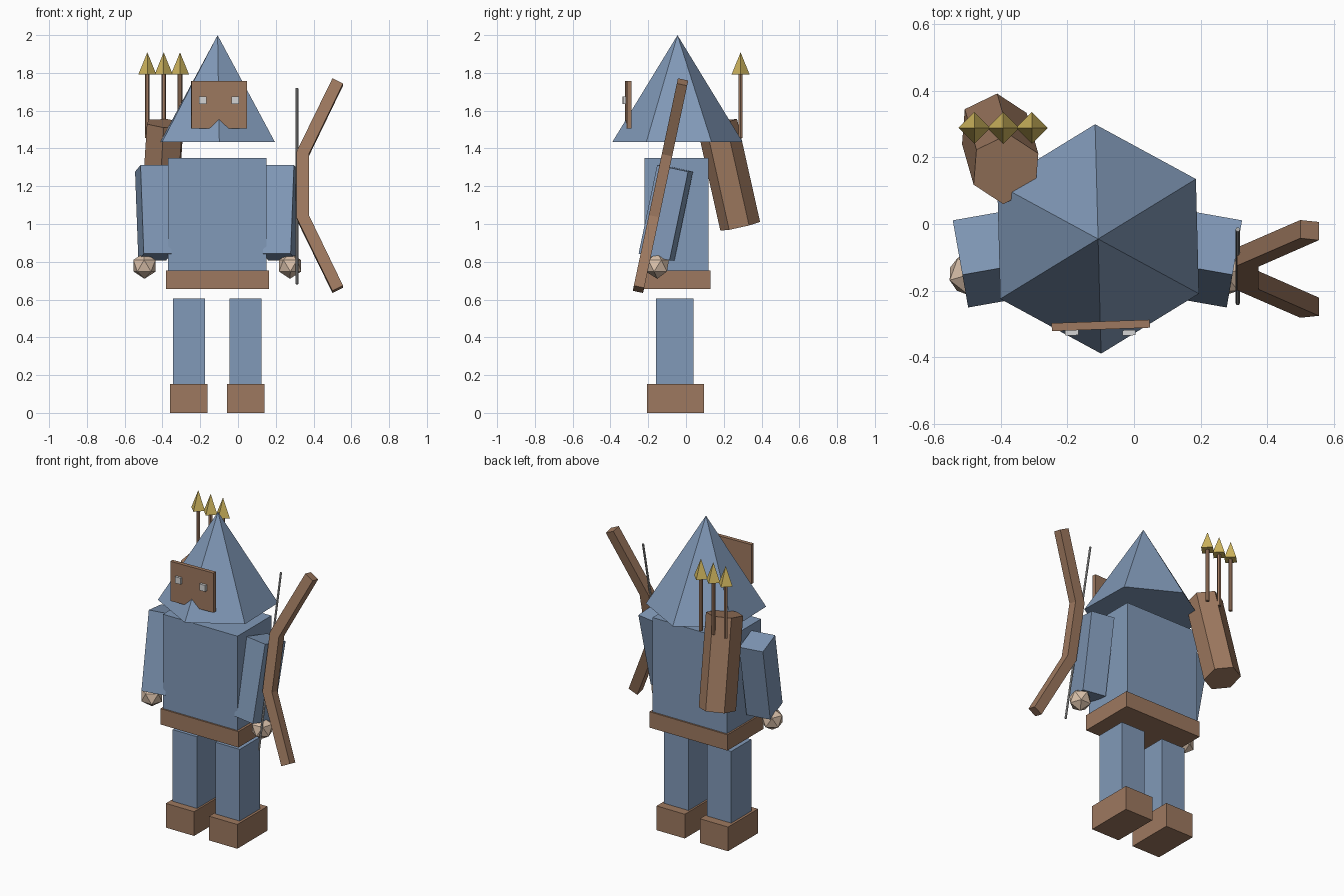
import bpy, bmesh
from math import radians
from mathutils import Vector, Matrix, Euler

cube = bpy.data.objects.get("Cube")
if cube:
    bpy.data.objects.remove(cube, do_unlink=True)


def material(name, rgb):
    m = bpy.data.materials.new(name)
    m.use_nodes = True
    m.diffuse_color = (*rgb, 1)
    m.node_tree.nodes["Principled BSDF"].inputs["Base Color"].default_value = (*rgb, 1)
    return m


BLUE = material("slate blue", (0.22, 0.32, 0.48))
BROWN = material("leather brown", (0.34, 0.19, 0.115))
GOLD = material("brass", (0.62, 0.46, 0.11))
SKIN = material("pale skin", (0.70, 0.53, 0.40))
WHITE = material("eye white", (0.66, 0.66, 0.66))
GREY = material("string grey", (0.40, 0.40, 0.40))

MID = -0.11  # x of the body's plane of symmetry


def finish(name, bm, mat, loc, rot=(0, 0, 0)):
    """Turn a bmesh into a placed object; rotation in degrees."""
    bmesh.ops.recalc_face_normals(bm, faces=bm.faces)
    me = bpy.data.meshes.new(name)
    bm.to_mesh(me)
    bm.free()
    me.materials.append(mat)
    ob = bpy.data.objects.new(name, me)
    ob.location = loc
    ob.rotation_euler = [radians(a) for a in rot]
    bpy.context.collection.objects.link(ob)
    return ob


def box(name, mat, size, loc, rot=(0, 0, 0)):
    bm = bmesh.new()
    bmesh.ops.create_cube(bm, size=1, matrix=Matrix.Diagonal((*size, 1)))
    return finish(name, bm, mat, loc, rot)


def cone(name, mat, sides, r1, r2, depth, loc, rot=(0, 0, 0), turn=0):
    """Cone or prism; turn is the angle of its first corner."""
    bm = bmesh.new()
    bmesh.ops.create_cone(bm, cap_ends=True, segments=sides, radius1=r1, radius2=r2, depth=depth)
    # put the first corner at the wanted angle whatever the primitive's start
    v = bm.verts[:][0].co
    start = Vector((1, 0)).angle_signed(Vector((v.x, v.y)))
    bmesh.ops.rotate(bm, verts=bm.verts, matrix=Matrix.Rotation(radians(turn) + start, 3, 'Z'))
    bmesh.ops.remove_doubles(bm, verts=bm.verts, dist=0.0001)
    return finish(name, bm, mat, loc, rot)


def rod(name, mat, sides, radius, a, b, turn=0):
    """Prism between two points."""
    a, b = Vector(a), Vector(b)
    ob = cone(name, mat, sides, radius, radius, (b - a).length, (a + b) / 2, turn=turn)
    ob.rotation_euler = Vector((0, 0, 1)).rotation_difference(b - a).to_euler()
    return ob


# Hood and face
cone("hood", BLUE, 6, 0.345, 0, 0.565, (MID + 0.002, -0.045, 1.717), turn=91.5)
box("face_plate", BROWN, (0.295, 0.024, 0.25), (-0.10, -0.305, 1.631), (0, 0, 2))
for side, x in (("right", -0.187), ("left", -0.015)):
    box(side + "_eye", WHITE, (0.04, 0.016, 0.04), (x, -0.327, 1.655), (0, 0, 2))

# Trunk
box("torso", BLUE, (0.52, 0.34, 0.60), (MID, -0.05, 1.05))
box("belt", BROWN, (0.545, 0.36, 0.10), (MID + 0.002, -0.05, 0.705))

# Limbs, one set for each side
for side, s in (("right", -1), ("left", 1)):
    box(side + "_arm", BLUE, (0.15, 0.17, 0.48), (MID + s * 0.338, -0.107, 1.06), (-12, 0, -10 * s))
    bm = bmesh.new()
    bmesh.ops.create_icosphere(bm, subdivisions=1, radius=0.069)
    finish(side + "_hand", bm, SKIN, (MID + s * 0.385, -0.152, 0.779), (0, 0, 20 * s))
    box(side + "_leg", BLUE, (0.17, 0.20, 0.455), (MID + s * 0.149, -0.06, 0.378))
    box(side + "_boot", BROWN, (0.197, 0.30, 0.153), (MID + s * 0.151, -0.056, 0.0765))

# Bow: upper half of the outline, repeated below and given thickness
upper = [(0.31, 0.178), (0.50, 0.575), (0.556, 0.547), (0.375, 0.165)]
bow_rot = (-12, 0, 0)
bm = bmesh.new()
rows = [upper[1:3], [upper[0], upper[3]]]
rows += [[(x, -z) for x, z in row] for row in reversed(rows)]
rings = [[bm.verts.new((x, -0.028, z)) for x, z in row] for row in rows]
faces = [bm.faces.new((p[0], p[1], q[1], q[0])) for p, q in zip(rings, rings[1:])]
ext = bmesh.ops.extrude_face_region(bm, geom=faces)
bmesh.ops.translate(bm, vec=(0, 0.056, 0),
                    verts=[g for g in ext["geom"] if isinstance(g, bmesh.types.BMVert)])
finish("bow", bm, BROWN, (0, -0.135, 1.203), bow_rot)
cone("bow_string", GREY, 6, 0.007, 0.007, 1.06, (0.312, -0.127, 1.20), bow_rot)

# Quiver and arrows
rod("quiver", BROWN, 6, 0.108, (-0.42, 0.287, 0.988), (-0.385, 0.165, 1.533), turn=86)
for i in range(3):
    x = -0.48 + 0.0865 * i
    cone(f"arrow_shaft_{i + 1}", BROWN, 6, 0.012, 0.012, 0.34, (x, 0.289, 1.625))
    cone(f"arrow_head_{i + 1}", GOLD, 4, 0.048, 0, 0.118, (x, 0.289, 1.85))
